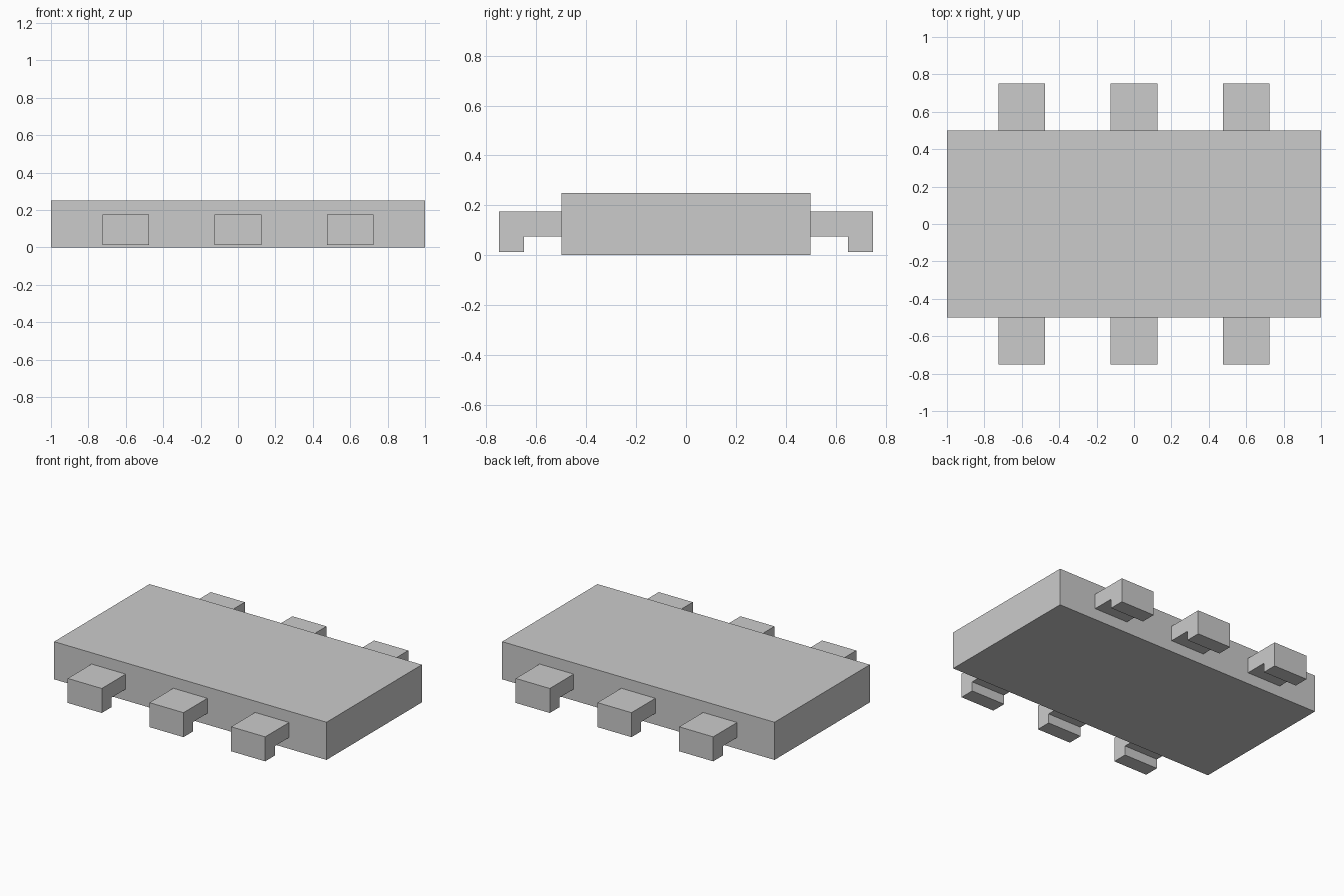
import bpy, bmesh

if "Cube" in bpy.data.objects:
    bpy.data.objects.remove(bpy.data.objects["Cube"])


def extrude_x(name, profile, x0, x1):
    """Solid made by extruding a (y, z) profile from x0 to x1."""
    bm = bmesh.new()
    face = bm.faces.new([bm.verts.new((x0, y, z)) for y, z in profile])
    ext = bmesh.ops.extrude_face_region(bm, geom=[face])
    moved = [v for v in ext["geom"] if isinstance(v, bmesh.types.BMVert)]
    bmesh.ops.translate(bm, verts=moved, vec=(x1 - x0, 0, 0))
    bmesh.ops.recalc_face_normals(bm, faces=bm.faces)
    mesh = bpy.data.meshes.new(name)
    bm.to_mesh(mesh)
    bm.free()
    obj = bpy.data.objects.new(name, mesh)
    bpy.context.collection.objects.link(obj)
    return obj


# Main slab
extrude_x("chip_body", [(-0.5, 0), (0.5, 0), (0.5, 0.25), (-0.5, 0.25)], -1, 1)

# Bent pins, three on each long side
PIN = [(0.5, 0.075), (0.65, 0.075), (0.65, 0.0125),
       (0.75, 0.0125), (0.75, 0.175), (0.5, 0.175)]
for side, sign in (("front", -1), ("back", 1)):
    for place, x in (("left", -0.6), ("middle", 0), ("right", 0.6)):
        extrude_x(f"{side}_{place}_pin", [(sign * y, z) for y, z in PIN],
                  x - 0.125, x + 0.125)
